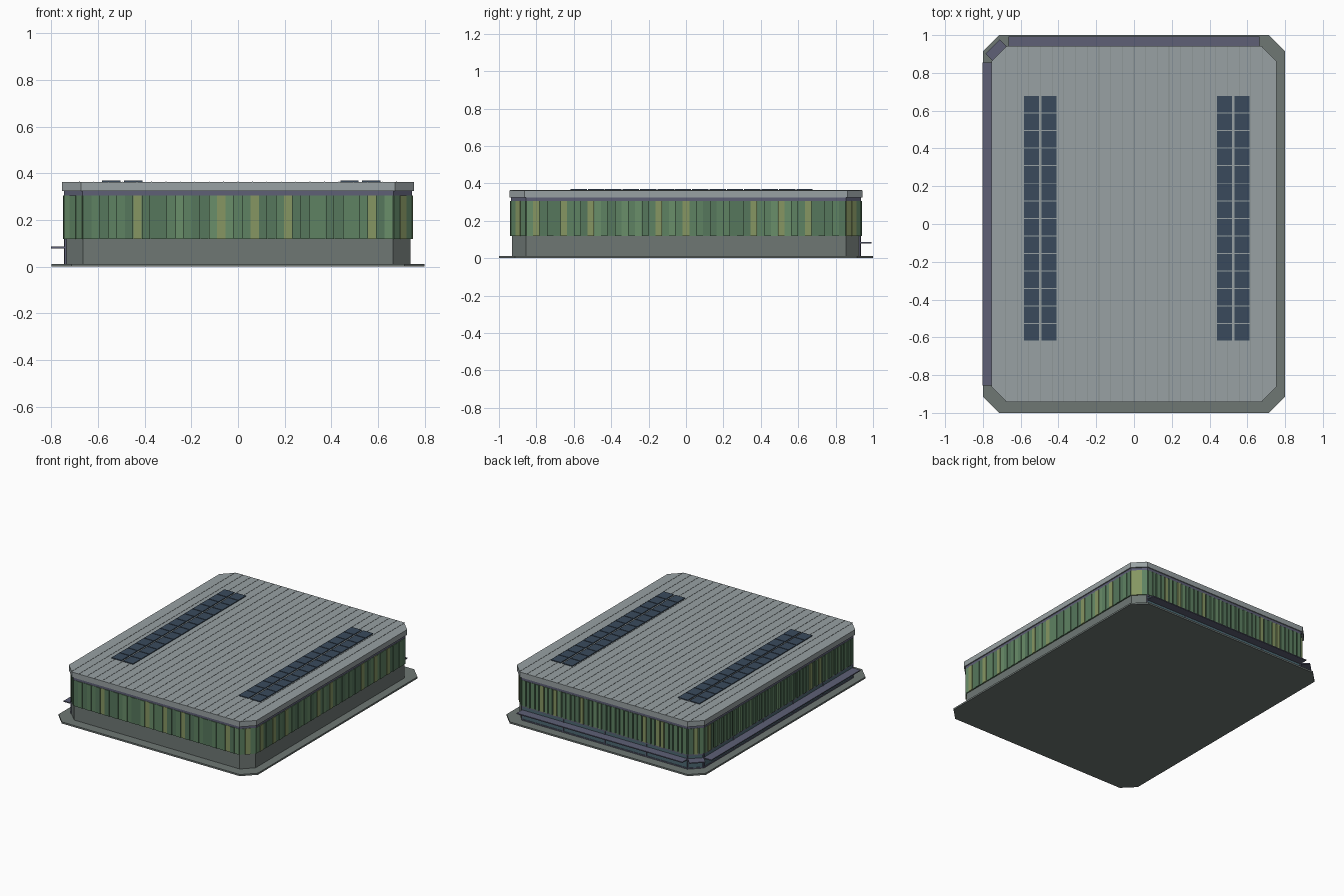
import bpy, bmesh, random
from mathutils import Matrix, Vector

random.seed(4)
cube = bpy.data.objects.get("Cube")
if cube:
    bpy.data.objects.remove(cube, do_unlink=True)


def material(name, r, g, b):
    lin = [((c / 255 + 0.055) / 1.055) ** 2.4 for c in (r, g, b)] + [1]
    m = bpy.data.materials.new(name)
    m.use_nodes = True
    m.diffuse_color = lin
    m.node_tree.nodes["Principled BSDF"].inputs["Base Color"].default_value = lin
    return m


roof_grey = material("roof grey", 152, 161, 163)
seam_grey = material("seam grey", 132, 141, 143)
concrete = material("concrete grey", 110, 119, 116)
metal = material("purple grey metal", 94, 96, 118)
solar = material("solar blue", 58, 74, 92)
glass = material("teal glass", 78, 106, 116)
greens = [material("deep green", 86, 119, 92),
          material("mid green", 94, 130, 98),
          material("light green", 106, 142, 106),
          material("olive green", 134, 150, 98)]


def finish(name, bm, mats):
    mesh = bpy.data.meshes.new(name)
    bmesh.ops.recalc_face_normals(bm, faces=bm.faces)
    bm.to_mesh(mesh)
    bm.free()
    for m in mats:
        mesh.materials.append(m)
    ob = bpy.data.objects.new(name, mesh)
    bpy.context.collection.objects.link(ob)
    return ob


def corners(hx, hy, c):
    """Chamfered rectangle, counter-clockwise from the front side."""
    return [Vector(p) for p in ((c - hx, -hy), (hx - c, -hy), (hx, c - hy), (hx, hy - c),
                                (hx - c, hy), (c - hx, hy), (-hx, hy - c), (-hx, c - hy))]


def slab(name, hx, hy, c, z0, z1, mats):
    bm = bmesh.new()
    base = bm.faces.new([bm.verts.new((p.x, p.y, z0)) for p in corners(hx, hy, c)])
    ext = bmesh.ops.extrude_face_region(bm, geom=[base])
    for v in ext["geom"]:
        if isinstance(v, bmesh.types.BMVert):
            v.co.z = z1
    return finish(name, bm, mats)


def box(bm, centre, size, along=Vector((1, 0)), index=0):
    """Box whose local x runs along a plan direction."""
    d = along.normalized()
    rot = Matrix(((d.x, -d.y, 0, 0), (d.y, d.x, 0, 0), (0, 0, 1, 0), (0, 0, 0, 1)))
    mat = Matrix.Translation(centre) @ rot @ Matrix.Diagonal((*size, 1))
    made = bmesh.ops.create_cube(bm, size=1, matrix=mat)
    for f in {f for v in made["verts"] for f in v.link_faces}:
        f.material_index = index


def side_box(bm, a, b, t, width, inner, outer, z0, z1, index=0):
    """Box at fraction t of a wall, reaching from inner to outer offset."""
    d = (b - a).normalized()
    p = a.lerp(b, t) + Vector((d.y, -d.x)) * (inner + outer) / 2
    box(bm, (p.x, p.y, (z0 + z1) / 2), (width, outer - inner, z1 - z0), d, index)


# Plinth and ground floor, glazed on the back and the -x side
slab("plinth", 0.8, 1.0, 0.085, 0, 0.012, [concrete])
ground = slab("ground_floor", 0.74, 0.93, 0.075, 0.012, 0.12, [concrete, glass])
for f in ground.data.polygons:
    if f.normal.y - f.normal.x > 0.1:
        f.material_index = 1

# Canopy, mullions and rails of the glazed sides
wall = corners(0.74, 0.93, 0.075)
canopy, frames = bmesh.new(), bmesh.new()
for i, bays in ((4, 4), (5, 1), (6, 5)):
    a, b = wall[i], wall[i + 1]
    length = (b - a).length
    side_box(canopy, a, b, 0.5, length, -0.01, 0.065 if bays == 1 else 0.062, 0.079, 0.086)
    for z0, z1 in ((0.012, 0.02), (0.108, 0.12)):
        side_box(frames, a, b, 0.5, length, -0.004, 0.004, z0, z1)
    for k in range(bays + 1):
        side_box(frames, a, b, k / bays, 0.008, -0.004, 0.004, 0.012, 0.12)
finish("entrance_canopy", canopy, [metal])
finish("window_frames", frames, [metal])

# Upper floor with coloured upright slats
slab("upper_floor", 0.742, 0.932, 0.078, 0.12, 0.305, [greens[0]])
wall = corners(0.742, 0.932, 0.078)
olive_at = {0: (6, 16, 20, 24, 34), 2: (1, 5, 9, 19, 23, 33, 37, 41)}
slats = bmesh.new()
for i in range(8):
    a, b = wall[i], wall[(i + 1) % 8]
    length = (b - a).length
    n = max(3, round(length / 0.036))
    fill = 0.72 if i in (4, 5, 6) else 0.96
    for k in range(n):
        if i in olive_at:
            shade = 3 if k in olive_at[i] else random.choice((0, 0, 1, 1, 2))
        else:
            shade = random.choice((0, 0, 1, 1, 2, 3))
        side_box(slats, a, b, (k + 0.5) / n, length / n * fill, -0.002,
                 0.006 + 0.003 * (k % 2), 0.118, 0.305, shade)
finish("facade_slats", slats, greens)

# Recessed metal band and roof
slab("eaves_band", 0.746, 0.936, 0.08, 0.305, 0.325, [metal])
slab("roof", 0.754, 0.943, 0.08, 0.325, 0.363, [roof_grey])
seams = bmesh.new()
for k in range(23):
    x = -0.68 + k * 1.36 / 22
    box(seams, (x, 0, 0.3635), (0.003, 1.88, 0.002))
finish("roof_seams", seams, [seam_grey])

# Solar panels in two double rows
panels = bmesh.new()
pitch = 1.3 / 14
for x in (-0.543, -0.45, 0.478, 0.571):
    for k in range(14):
        box(panels, (x, -0.62 + (k + 0.5) * pitch, 0.366), (0.079, pitch - 0.005, 0.006))
finish("solar_panels", panels, [solar])
